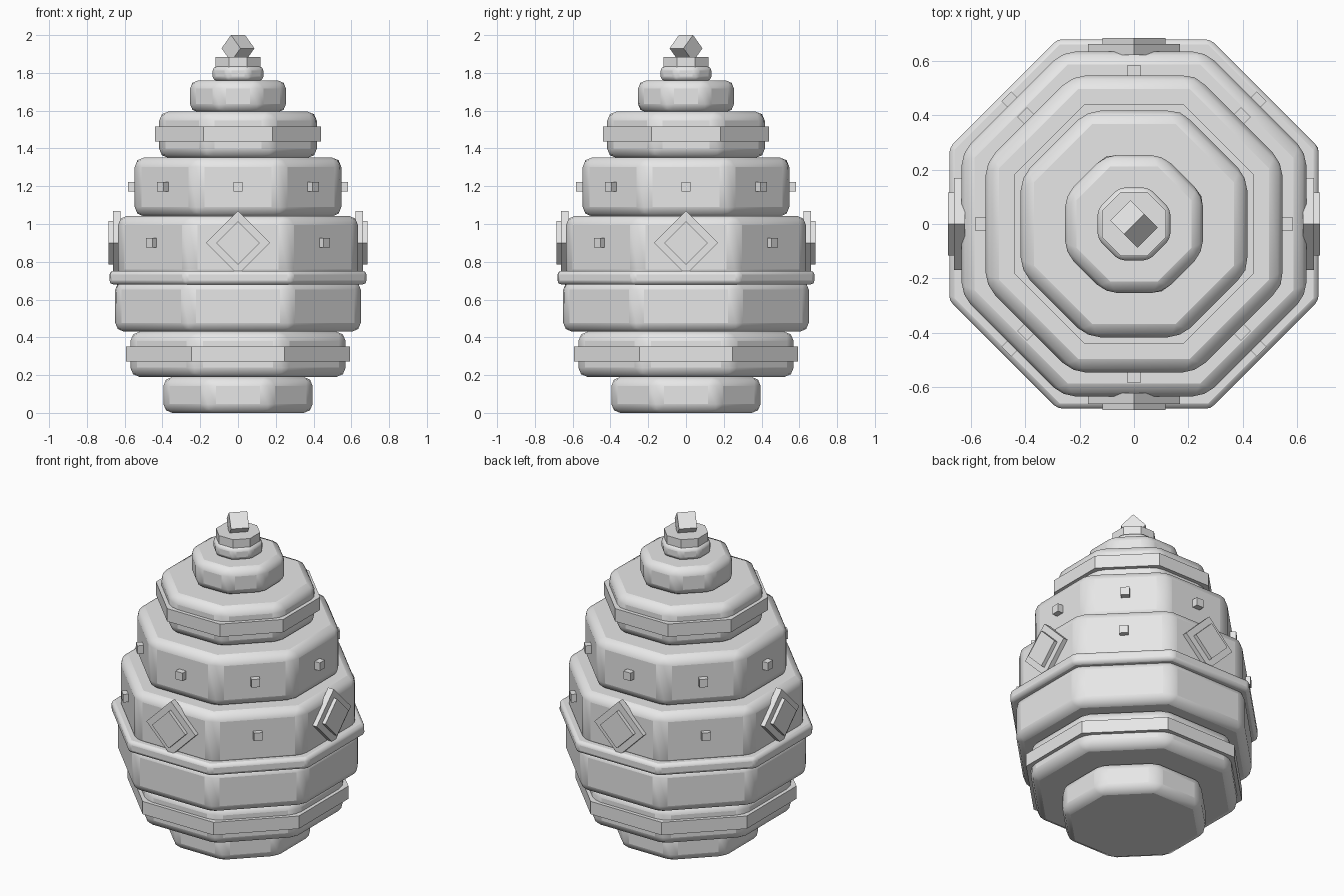
import bpy, bmesh, math
from mathutils import Matrix

if "Cube" in bpy.data.objects:
    bpy.data.objects.remove(bpy.data.objects["Cube"])

grey = bpy.data.materials.new("plain grey")
grey.diffuse_color = (0.8, 0.8, 0.8, 1)
grey.use_nodes = True
grey.node_tree.nodes["Principled BSDF"].inputs["Base Color"].default_value = grey.diffuse_color


def finish(bm, name):
    bmesh.ops.recalc_face_normals(bm, faces=bm.faces)
    mesh = bpy.data.meshes.new(name)
    bm.to_mesh(mesh)
    bm.free()
    mesh.materials.append(grey)
    obj = bpy.data.objects.new(name, mesh)
    bpy.context.collection.objects.link(obj)
    return obj


def octagon(name, apothem, z0, z1, bevel=0):
    """Eight-sided slab with flats on the axes and optional smooth rounded edges."""
    bm = bmesh.new()
    r = apothem / math.cos(math.pi / 8)
    place = Matrix.Translation((0, 0, (z0 + z1) / 2)) @ Matrix.Rotation(math.pi / 8, 4, 'Z')
    bmesh.ops.create_cone(bm, cap_ends=True, segments=8, radius1=r, radius2=r,
                          depth=z1 - z0, matrix=place)
    if bevel:
        res = bmesh.ops.bevel(bm, geom=bm.edges[:], offset=bevel, segments=2,
                              profile=0.5, affect='EDGES', clamp_overlap=True)
        for f in res['faces']:
            f.smooth = True
    return finish(bm, name)


def box(name, size, matrix):
    bm = bmesh.new()
    bmesh.ops.create_cube(bm, size=1, matrix=matrix @ Matrix.Diagonal((*size, 1)))
    return finish(bm, name)


# Stacked tiers: name, apothem, bottom, top, bevel
for part in [
    ("base_tier", 0.395, 0.0, 0.19, 0.047),
    ("lower_tier", 0.57, 0.19, 0.43, 0.05),
    ("lower_band", 0.592, 0.272, 0.352, 0),
    ("belly_tier", 0.65, 0.43, 0.70, 0.047),
    ("belt", 0.68, 0.68, 0.752, 0.02),
    ("chest_tier", 0.635, 0.71, 1.043, 0.048),
    ("shoulder_tier", 0.547, 1.04, 1.352, 0.05),
    ("upper_tier", 0.417, 1.35, 1.595, 0.048),
    ("upper_band", 0.44, 1.436, 1.516, 0),
    ("neck_tier", 0.254, 1.592, 1.76, 0.043),
    ("collar", 0.134, 1.758, 1.835, 0.022),
    ("cap", 0.118, 1.83, 1.885, 0),
]:
    octagon(*part)

# Finial cube standing on its edge
box("finial", (0.105, 0.1, 0.1), Matrix.Translation((0, 0, 1.93))
    @ Matrix.Rotation(math.pi / 4, 4, 'Z') @ Matrix.Rotation(math.pi / 4, 4, 'X'))

# Studs and diamond plates around the body
for i in range(8):
    turn = Matrix.Rotation(i * math.pi / 4, 4, 'Z')
    box("shoulder_stud", (0.05,) * 3, turn @ Matrix.Translation((0.558, 0, 1.197)))
    if i % 2:
        box("chest_stud", (0.05,) * 3, turn @ Matrix.Translation((0.64, 0, 0.9)))
    else:
        tilt = Matrix.Rotation(math.pi / 4, 4, 'X')
        box("diamond_plate", (0.04, 0.24, 0.24),
            turn @ Matrix.Translation((0.643, 0, 0.9)) @ tilt)
        box("diamond_inset", (0.045, 0.163, 0.163),
            turn @ Matrix.Translation((0.663, 0, 0.9)) @ tilt)
